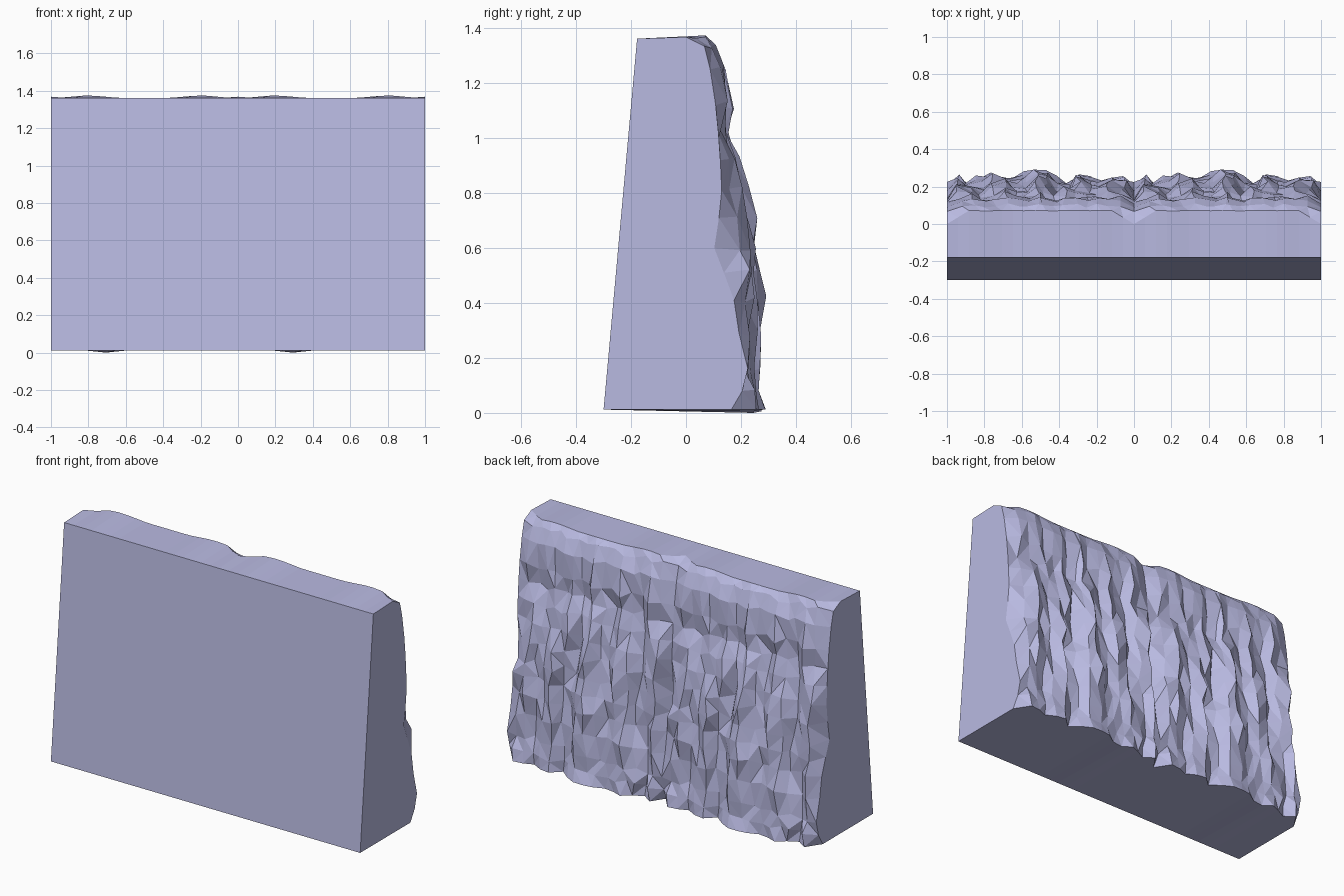
import bpy, bmesh, math, random

if "Cube" in bpy.data.objects:
    bpy.data.objects.remove(bpy.data.objects["Cube"])

random.seed(11)

rock = bpy.data.materials.new("lavender stone")
rock.diffuse_color = (0.485, 0.49, 0.755, 1)
rock.use_nodes = True
rock.node_tree.nodes["Principled BSDF"].inputs["Base Color"].default_value = rock.diffuse_color

# Rock face levels: height, groove depth y, ridge y, y at the tile's end
LEVELS = [
    (1.362, 0.070, 0.072, 0.000),
    (1.335, 0.085, 0.110, 0.067),
    (1.25, 0.105, 0.155, 0.088),
    (1.12, 0.110, 0.170, 0.108),
    (1.02, 0.115, 0.150, 0.118),
    (0.92, 0.115, 0.195, 0.125),
    (0.81, 0.115, 0.230, 0.130),
    (0.71, 0.120, 0.250, 0.120),
    (0.60, 0.135, 0.265, 0.103),
    (0.51, 0.150, 0.270, 0.138),
    (0.41, 0.160, 0.280, 0.175),
    (0.29, 0.175, 0.272, 0.193),
    (0.16, 0.190, 0.262, 0.225),
    (0.08, 0.200, 0.282, 0.205),
    (0.012, 0.185, 0.297, 0.165),
]
# Vertical ridges across one tile: position, strength 0..1
RIDGES = [(0, .35), (.06, .75), (.15, .20), (.25, .85), (.35, .40), (.46, 1),
          (.55, .85), (.61, .10), (.70, .85), (.80, .35), (.90, .70), (1, .35)]
COLS = 17
FRONT_LOW, FRONT_HIGH = (-0.30, 0.012), (-0.178, 1.362)


def ridge(u):
    u = min(max(u, 0), 1)
    for (a, p), (b, q) in zip(RIDGES, RIDGES[1:]):
        if u <= b:
            return p + (q - p) * (u - a) / (b - a)


def column(bm, i):
    """Closed cross-section ring: flat front edge pair, then rock from top to bottom."""
    u = i / COLS
    end = i in (0, COLS)
    ring = [bm.verts.new((u, *FRONT_LOW)), bm.verts.new((u, *FRONT_HIGH))]
    for k, (z, lo, hi, edge) in enumerate(LEVELS):
        x, y = u, edge
        inner = 0 < k < len(LEVELS) - 1
        if not end:
            # ridges lean outwards and wander with height
            lean = 0.06 * (z - 0.4) * (1 if u > 0.5 else -1) + 0.012 * math.sin(9 * z)
            y = lo + (hi - lo) * ridge(u + lean)
            if inner:
                x += random.uniform(-0.018, 0.018) - lean * 0.4
                y += random.uniform(-0.016, 0.016) * (0.5 if z > 1.2 else 1)
                z += random.uniform(-0.016, 0.016)
            if k == 0 and i in (1, COLS - 1):
                y -= 0.035        # top edge recedes towards the joints
        if k == 0:                # raised shoulders of the top edge
            z += 0.014 * max(0, 1 - abs(abs(u - 0.5) - 0.3) / 0.16)
            z += 0.006 * (end)
        if k == len(LEVELS) - 1:  # low toe that touches the ground
            z -= 0.012 * max(0, 1 - abs(i - 5) / 2)
        ring.append(bm.verts.new((x, min(y, 0.3), z)))
    return ring


def cliff_tile_mesh():
    bm = bmesh.new()
    rings = [column(bm, i) for i in range(COLS + 1)]
    n = len(rings[0])
    for a, b in zip(rings, rings[1:]):
        for j in range(n):
            k = (j + 1) % n
            q = [a[j], b[j], b[k], a[k]]
            if 2 <= j < n - 1:    # rough side: split along the flatter diagonal
                if (q[0].co - q[2].co).length > (q[1].co - q[3].co).length:
                    q = q[1:] + q[:1]
                bm.faces.new((q[0], q[1], q[2]))
                bm.faces.new((q[0], q[2], q[3]))
            else:
                bm.faces.new(q)
    bm.faces.new(rings[0])        # flat end walls
    bm.faces.new(rings[-1])
    bmesh.ops.recalc_face_normals(bm, faces=bm.faces)
    me = bpy.data.meshes.new("cliff_tile")
    bm.to_mesh(me)
    bm.free()
    me.materials.append(rock)
    return me


# Two identical wall sections side by side
tile = cliff_tile_mesh()
for name, x in (("left_cliff_section", -1), ("right_cliff_section", 0)):
    ob = bpy.data.objects.new(name, tile)
    ob.location.x = x
    bpy.context.collection.objects.link(ob)
